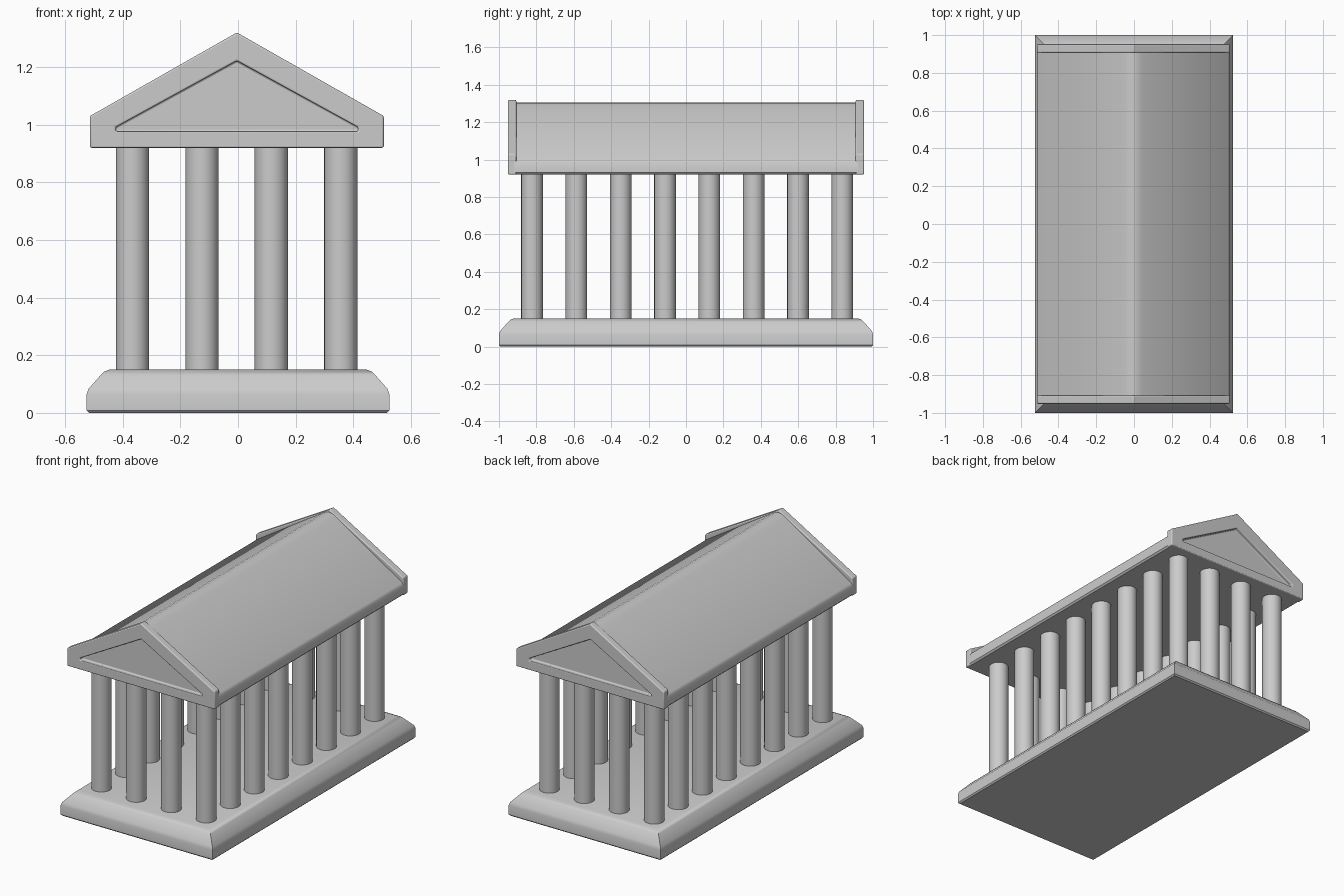
import bpy
import bmesh
from math import radians

cube = bpy.data.objects.get("Cube")
if cube:
    bpy.data.objects.remove(cube, do_unlink=True)

# One stone colour for the whole building
STONE = (0.6, 0.6, 0.6, 1)
stone = bpy.data.materials.new("grey_stone")
stone.diffuse_color = STONE
stone.use_nodes = True
stone.node_tree.nodes["Principled BSDF"].inputs["Base Color"].default_value = STONE


def finish(name, bm, bevel=0.0, angle=35):
    bmesh.ops.recalc_face_normals(bm, faces=bm.faces)
    mesh = bpy.data.meshes.new(name)
    bm.to_mesh(mesh)
    bm.free()
    obj = bpy.data.objects.new(name, mesh)
    bpy.context.collection.objects.link(obj)
    mesh.materials.append(stone)
    if bevel:
        mod = obj.modifiers.new("soft_edges", 'BEVEL')
        mod.width = bevel
        mod.segments = 3
        mod.limit_method = 'ANGLE'
        mod.angle_limit = radians(20)
    bpy.ops.object.select_all(action='DESELECT')
    obj.select_set(True)
    bpy.context.view_layer.objects.active = obj
    bpy.ops.object.shade_smooth_by_angle(angle=radians(angle))
    return obj


def extrude_profile(bm, points, y0, y1):
    """Solid prism from an x-z outline; returns its two end faces."""
    ends = [bm.faces.new([bm.verts.new((x, y, z)) for x, z in points]) for y in (y0, y1)]
    a, b = ends[0].verts[:], ends[1].verts[:]
    for i in range(len(a)):
        j = (i + 1) % len(a)
        bm.faces.new((a[i], a[j], b[j], b[i]))
    return ends


# Stepped base: stacked rectangles, rounded shoulder
bm = bmesh.new()
rings = []
for inset, z in ((0.008, 0), (0, 0.008), (0, 0.065), (0.006, 0.083),
                 (0.05, 0.133), (0.06, 0.143), (0.078, 0.15)):
    x, y = 0.525 - inset, 1 - inset
    rings.append([bm.verts.new((sx * x, sy * y, z))
                  for sx, sy in ((-1, -1), (1, -1), (1, 1), (-1, 1))])
for low, high in zip(rings, rings[1:]):
    for i in range(4):
        j = (i + 1) % 4
        bm.faces.new((low[i], low[j], high[j], high[i]))
bm.faces.new(rings[0])
bm.faces.new(rings[-1])
finish("base", bm)

# Colonnade around the perimeter
for i in range(4):
    for j in range(8):
        if i in (0, 3) or j in (0, 7):
            bm = bmesh.new()
            bmesh.ops.create_cone(bm, cap_ends=True, segments=24,
                                  radius1=0.058, radius2=0.058, depth=0.81)
            bmesh.ops.translate(bm, verts=bm.verts,
                                vec=(-0.366 + 0.241 * i, -0.823 + 0.237 * j, 0.535))
            finish(f"column_{i + 1}_{j + 1}", bm)

# Roof with a rounded ridge
CX = -0.004
half = [(0.51, 0.93), (0.51, 0.985), (0.502, 1.0), (0.075, 1.27), (0.045, 1.289), (0.02, 1.302)]
roof = [(0.50, 0.92)] + half + [(0, 1.305)]
outline = [(CX + x, z) for x, z in roof] + [(CX - x, z) for x, z in reversed(roof[:-1])]
bm = bmesh.new()
extrude_profile(bm, outline, -0.92, 0.92)
finish("roof", bm)

# Pediments: triangular frames around a sunken panel
for name, side in (("front_pediment", -1), ("back_pediment", 1)):
    bm = bmesh.new()
    outer = [(-0.51, 0.92), (0.51, 0.92), (0.51, 1.03), (0, 1.32), (-0.51, 1.03)]
    inner = [(-0.42, 0.977), (0.42, 0.977), (0.42, 0.992), (0, 1.222), (-0.42, 0.992)]
    loops = []
    for pts, y in ((outer, 0.907), (outer, 0.952), (inner, 0.952), (inner, 0.925)):
        loops.append([bm.verts.new((CX + x, side * y, z)) for x, z in pts])
    for a, b in zip(loops, loops[1:]):
        for i in range(5):
            j = (i + 1) % 5
            bm.faces.new((a[i], a[j], b[j], b[i]))
    bm.faces.new(loops[0])
    bm.faces.new(loops[-1])
    finish(name, bm, bevel=0.006)
